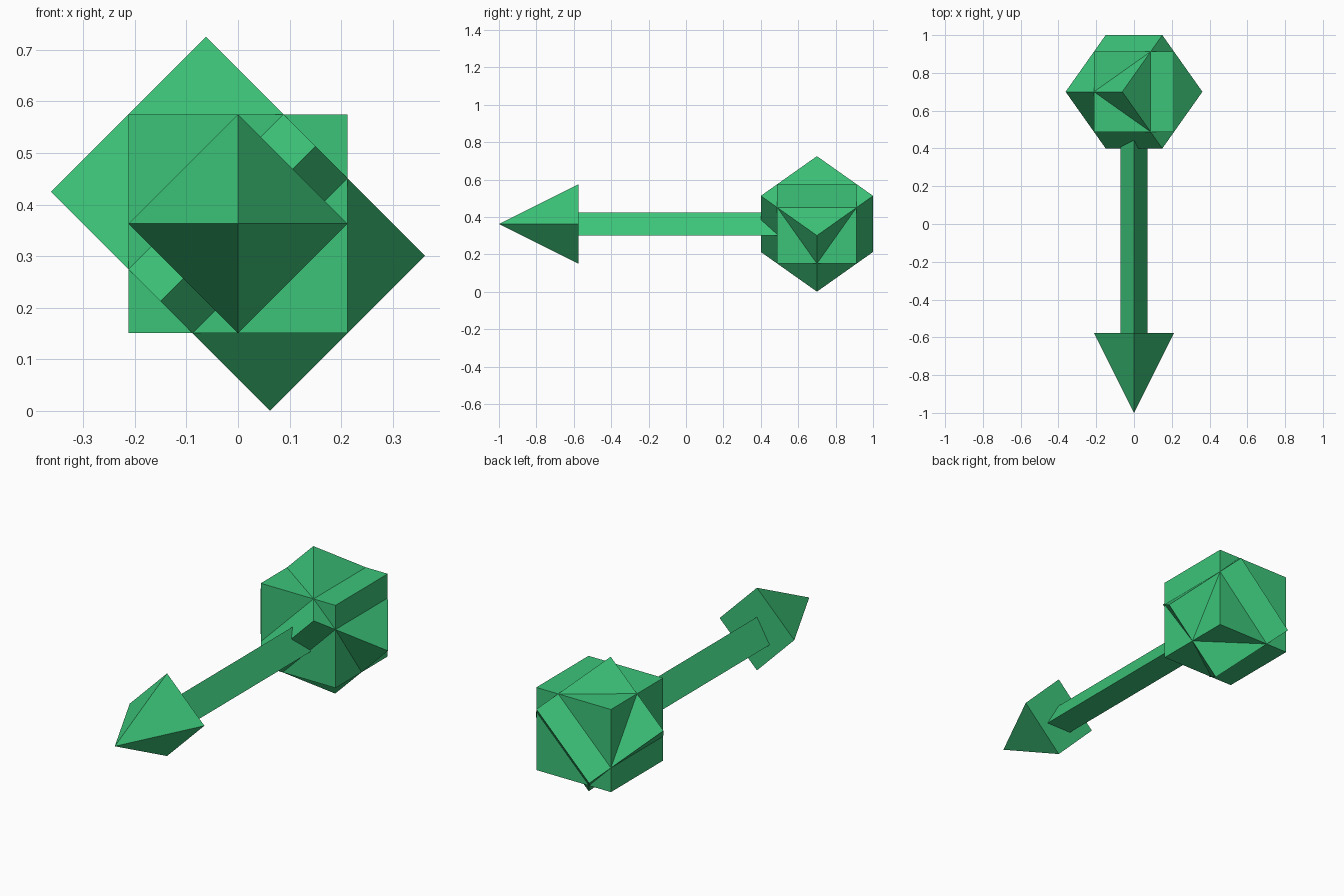
import bpy
from math import pi, sqrt
from mathutils import Matrix, Vector

if "Cube" in bpy.data.objects:
    bpy.data.objects.remove(bpy.data.objects["Cube"])

green = bpy.data.materials.new("green")
green.diffuse_color = (0.045, 0.55, 0.19, 1)
green.use_nodes = True
green.node_tree.nodes["Principled BSDF"].inputs["Base Color"].default_value = green.diffuse_color

MID = 0.363          # height of the centre line
R = 0.3              # half diagonal of each cube face
SIDE = R * sqrt(2)


def finish(name):
    obj = bpy.context.object
    obj.name = name
    obj.data.materials.append(green)
    return obj


def cube(name, rotation):
    bpy.ops.mesh.primitive_cube_add(size=SIDE)
    obj = finish(name)
    obj.matrix_world = Matrix.Translation((0, 0.7, MID)) @ rotation
    return obj


# Tail: two interpenetrating cubes, one straight and one turned on edge
cube("straight_cube", Matrix.Identity(4))
axis = Vector((1, 0, 1)).normalized()
down = Vector((1, 0, -1)).normalized()
back = Vector((0, 1, 0))
cols = (axis, (down + back).normalized(), axis.cross((down + back).normalized()))
cube("tilted_cube", Matrix(cols).transposed().to_4x4())

# Shaft: three-sided rod with its ridge on top
start, end = -0.576, 0.6
bpy.ops.mesh.primitive_cylinder_add(
    vertices=3, radius=0.083, depth=end - start,
    location=(0, (start + end) / 2, 0.342), rotation=(pi / 2, 0, 0))
shaft = finish("shaft")
# first profile vertex must point up after tipping the rod over
if max((shaft.rotation_euler.to_matrix() @ v.co).z for v in shaft.data.vertices) < 0.08:
    shaft.rotation_euler = (-pi / 2, 0, 0)

# Arrow head: four-sided cone pointing forward
bpy.ops.mesh.primitive_cone_add(
    vertices=4, radius1=SIDE / 2, radius2=0, depth=SIDE,
    location=(0, -1 + SIDE / 2, MID), rotation=(pi / 2, 0, 0))
finish("arrow_head")
